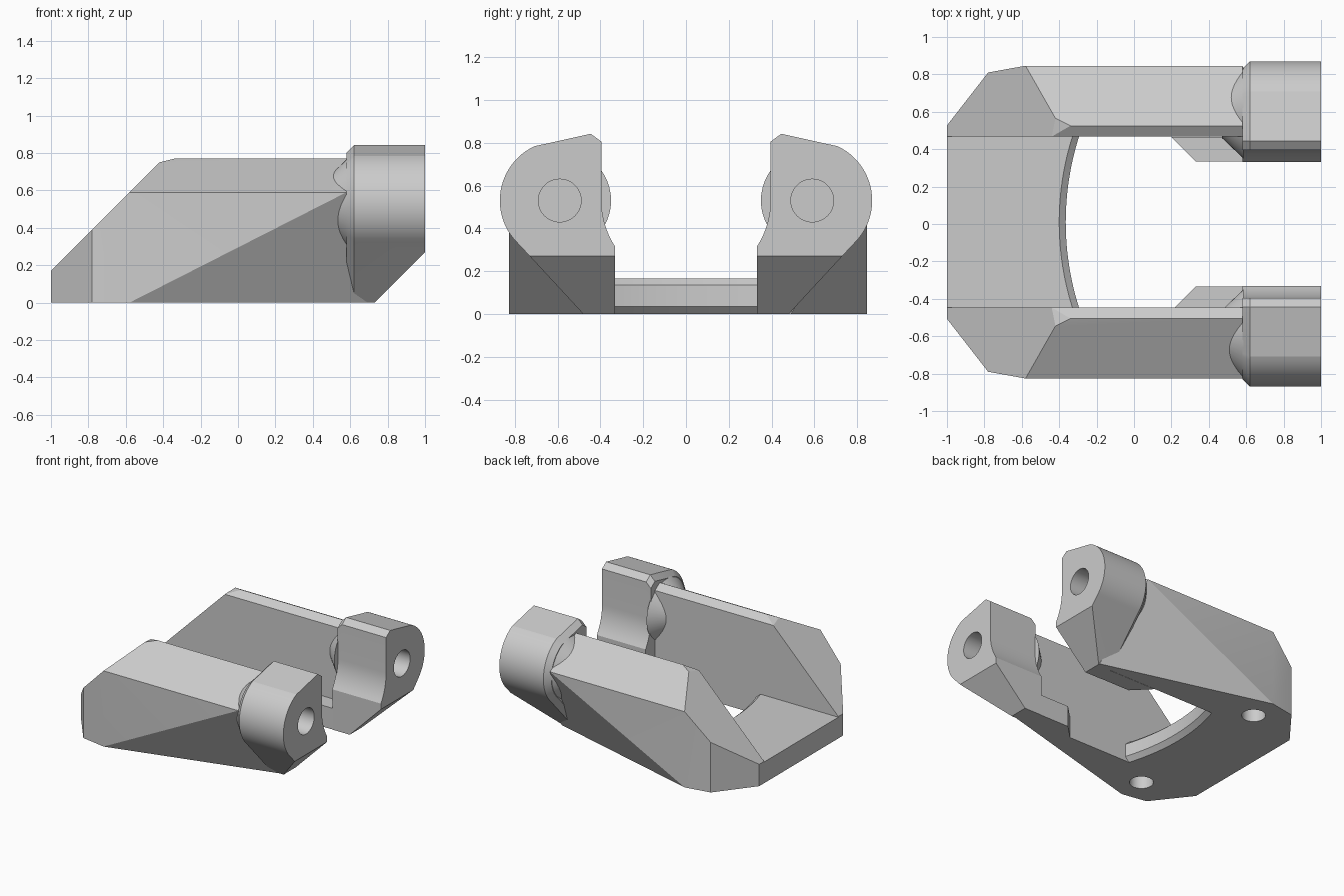
import bpy, bmesh
from math import cos, sin, radians, sqrt
from mathutils import Vector

if "Cube" in bpy.data.objects:
    bpy.data.objects.remove(bpy.data.objects["Cube"], do_unlink=True)

grey = bpy.data.materials.new("plain grey")
grey.use_nodes = True
colour = (0.6, 0.6, 0.6, 1)
grey.diffuse_color = colour
grey.node_tree.nodes["Principled BSDF"].inputs["Base Color"].default_value = colour

BODY_SHIFT = 0.01      # body sits slightly off the lugs' centre line
PIN_Y, PIN_Z, LUG_R = 0.59, 0.53, 0.28


def finish(bm, name, shift=0.0):
    bmesh.ops.recalc_face_normals(bm, faces=bm.faces)
    mesh = bpy.data.meshes.new(name)
    bm.to_mesh(mesh)
    bm.free()
    mesh.materials.append(grey)
    ob = bpy.data.objects.new(name, mesh)
    ob.location.y = shift
    bpy.context.collection.objects.link(ob)
    return ob


def loft(rings):
    """Closed solid through rings holding equal numbers of points."""
    bm = bmesh.new()
    loops = [[bm.verts.new(p) for p in ring] for ring in rings]
    n = len(loops[0])
    for a, b in zip(loops, loops[1:]):
        for i in range(n):
            j = (i + 1) % n
            bm.faces.new((a[i], a[j], b[j], b[i]))
    bm.faces.new(loops[0])
    bm.faces.new(loops[-1])
    return bm


def circle_x(x, y, r, n=48):
    return [(x, y + r * cos(radians(360 * i / n)), PIN_Z + r * sin(radians(360 * i / n)))
            for i in range(n)]


def circle_z(x, y, z, r, n=32):
    return [(x + r * cos(radians(360 * i / n)), y + r * sin(radians(360 * i / n)), z)
            for i in range(n)]


def drill(ob, rings):
    cutter = finish(loft(rings), "drill", ob.location.y)
    cutter.hide_render = True
    mod = ob.modifiers.new("hole", 'BOOLEAN')
    mod.operation, mod.solver, mod.object = 'DIFFERENCE', 'EXACT', cutter
    bpy.context.view_layer.objects.active = ob
    bpy.ops.object.modifier_apply(modifier=mod.name)
    bpy.data.objects.remove(cutter, do_unlink=True)


def lug_profile(x, side, inset):
    """Rounded lug outline; the inset shrinks only its outer edges."""
    r = LUG_R - inset
    pts = [(0.333, 0), (0.48 - 1.37 * inset, 0)]
    for i in range(25):
        a = radians(-47 + 112 * i / 24)
        pts.append((PIN_Y + r * cos(a), PIN_Z + r * sin(a)))
    pts += [(0.445, 0.842 - inset), (0.395, 0.805 - inset)]
    for i in range(9):
        a = radians(33 * i / 8)
        pts.append((0.395 * cos(a), PIN_Z - 0.395 * sin(a)))
    return [(x, side * y, z) for y, z in pts]


def make_arm(name, side):
    inner, ridge, outer, eave = 0.457, 0.515, 0.836, 0.59
    pts = [(-1, inner, 0), (-1, inner, 0.17), (-1, 0.517, 0), (-1, 0.517, 0.17),
           (-0.78, 0.8, 0), (-0.78, 0.8, 0.39),
           (-0.58, outer, 0), (-0.58, outer, eave),
           (-0.42, 0.555, 0.75), (-0.34, ridge, 0.77), (-0.44, inner, 0.73),
           (0.58, ridge, 0.77), (0.58, inner, 0.73), (0.58, outer, eave),
           (0.73, 0.48, 0), (0.73, inner, 0)]
    bm = bmesh.new()
    verts = [bm.verts.new((x, side * y, z)) for x, y, z in pts]
    bmesh.ops.convex_hull(bm, input=verts)
    bmesh.ops.dissolve_limit(bm, angle_limit=radians(1.5), verts=bm.verts, edges=bm.edges)
    ob = finish(bm, name, BODY_SHIFT)
    # blind screw hole in the underside
    drill(ob, [circle_z(-0.58, side * 0.62, z, 0.085) for z in (-0.1, 0.4)])


def make_lug(name, side):
    bm = loft([lug_profile(0.58, side, 0.04), lug_profile(0.62, side, 0),
               lug_profile(1, side, 0)])
    # sloping cut under the free end
    bmesh.ops.bisect_plane(bm, geom=bm.verts[:] + bm.edges[:] + bm.faces[:],
                           plane_co=Vector((0.73, 0, 0)), plane_no=Vector((1, 0, -1)),
                           clear_outer=True)
    bmesh.ops.holes_fill(bm, edges=[e for e in bm.edges if e.is_boundary], sides=0)
    ob = finish(bm, name)
    # blind pin hole in the end face
    drill(ob, [circle_x(x, side * PIN_Y, 0.1) for x in (0.66, 1.1)])


def make_collar(name, side):
    # cone that blends the lug into the arm
    finish(loft([circle_x(0.47, side * PIN_Y, 0.13),
                 circle_x(0.54, side * (PIN_Y + 0.002), 0.2),
                 circle_x(0.58, side * PIN_Y, LUG_R - 0.04)][0:1] +
                [circle_x(0.585, side * PIN_Y, LUG_R - 0.04)]), name)


def make_foot(name, side):
    # low block along the inner foot of the arm
    plan = [(0.2, 0.465), (0.33, 0.335), (0.6, 0.335), (0.6, 0.465)]
    finish(loft([[(x, side * y, z) for x, y in plan] for z in (0, 0.165)]), name)


for label, side in (("back", 1), ("front", -1)):
    make_arm(label + "_arm", side)
    make_lug(label + "_lug", side)
    make_collar(label + "_collar", side)
    make_foot(label + "_foot", side)


# Floor plate with a curved, bevelled inner edge
def floor_ring(z, back):
    half, radius, n = 0.46, 1.51, 24
    ring = [(-1, half, z), (-1, -half, z)]
    for i in range(n + 1):
        y = -half + 2 * half * i / n
        ring.append((-0.365 + radius - sqrt(radius ** 2 - y * y) - back, y, z))
    return ring


finish(loft([floor_ring(0, 0.035), floor_ring(0.035, 0),
             floor_ring(0.135, 0), floor_ring(0.165, 0.035)]), "floor_plate", BODY_SHIFT)

# Smooth the round surfaces, keep the edges crisp
bpy.ops.object.select_all(action='DESELECT')
for ob in bpy.context.collection.objects:
    if ob.type == 'MESH' and ob.data.materials and ob.data.materials[0] == grey:
        ob.select_set(True)
        bpy.context.view_layer.objects.active = ob
bpy.ops.object.shade_smooth_by_angle(angle=radians(14))
